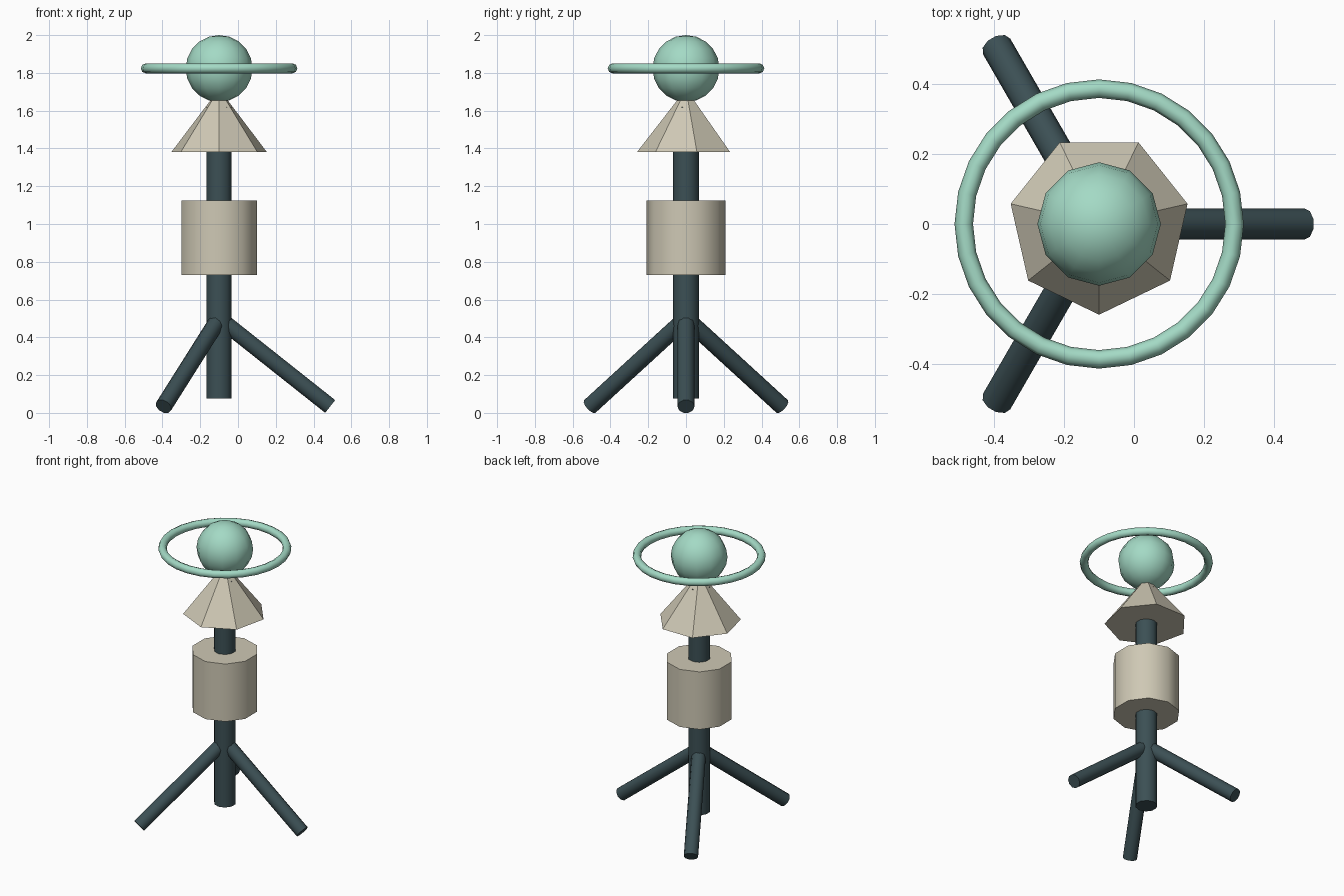
import bpy
from math import radians, pi
from mathutils import Vector, Matrix

if "Cube" in bpy.data.objects:
    bpy.data.objects.remove(bpy.data.objects["Cube"])

AXIS = Vector((-0.1, 0, 0))


def material(name, rgb):
    m = bpy.data.materials.new(name)
    m.diffuse_color = (*rgb, 1)
    m.use_nodes = True
    m.node_tree.nodes["Principled BSDF"].inputs["Base Color"].default_value = m.diffuse_color
    return m


DARK = material("dark_teal", (0.045, 0.08, 0.09))
SAND = material("sand", (0.62, 0.58, 0.46))
MINT = material("mint", (0.37, 0.70, 0.56))


def finish(name, mat, angle=None):
    ob = bpy.context.object
    ob.name = name
    ob.data.materials.append(mat)
    if angle:
        bpy.ops.object.shade_smooth_by_angle(angle=radians(angle))
    return ob


def cylinder(name, mat, sides, r, z0, z1, angle=None):
    bpy.ops.mesh.primitive_cylinder_add(vertices=sides, radius=r, depth=z1 - z0,
                                        location=AXIS + Vector((0, 0, (z0 + z1) / 2)))
    return finish(name, mat, angle)


# Central post and body drum
cylinder("post", DARK, 10, 0.069, 0.075, 1.62, 50)
cylinder("drum", SAND, 10, 0.21, 0.73, 1.125, 50)

# Seven-sided collar, one corner towards the front
bpy.ops.mesh.primitive_cone_add(vertices=7, radius1=0.26, radius2=0, depth=0.335,
                                location=AXIS + Vector((0, 0, 1.38 + 0.335 / 2)),
                                rotation=(0, 0, pi))
finish("collar", SAND)

# Ball on top
bpy.ops.mesh.primitive_uv_sphere_add(segments=12, ring_count=10, radius=0.177,
                                     location=AXIS + Vector((0, 0, 1.823)))
finish("ball", MINT, 60)

# Ring around the ball
bpy.ops.mesh.primitive_torus_add(major_segments=28, minor_segments=8, major_radius=0.388,
                                 minor_radius=0.0265, location=AXIS + Vector((0, 0, 1.824)))
finish("ring", MINT, 60)

# Three splayed tripod legs
for i in range(3):
    turn = Matrix.Rotation(i * 2 * pi / 3, 4, 'Z')
    top, foot = Vector((0, 0, 0.50)), Vector((0.588, 0, 0.034))
    d = foot - top
    bpy.ops.mesh.primitive_cylinder_add(vertices=10, radius=0.045, depth=d.length)
    leg = finish(f"leg_{i + 1}", DARK, 50)
    tilt = Matrix.Rotation(d.angle(Vector((0, 0, 1))), 4, 'Y')
    leg.matrix_world = Matrix.Translation(AXIS) @ turn @ Matrix.Translation((top + foot) / 2) @ tilt
